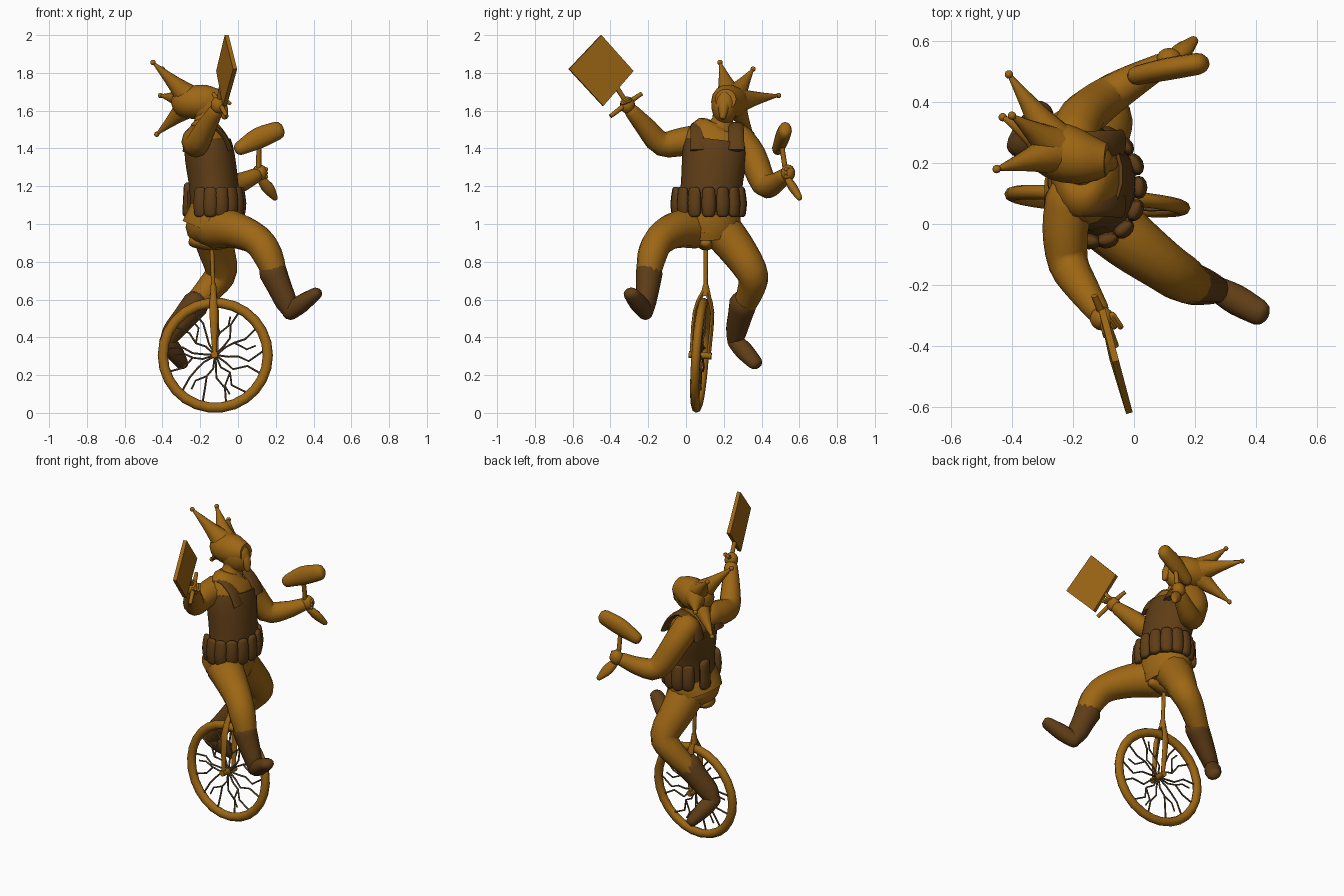
import bpy, bmesh, math, random
from mathutils import Vector, Matrix

if "Cube" in bpy.data.objects:
    bpy.data.objects.remove(bpy.data.objects["Cube"])
random.seed(4)


def material(name, rgb):
    m = bpy.data.materials.new(name)
    m.use_nodes = True
    m.diffuse_color = (*rgb, 1)
    m.node_tree.nodes["Principled BSDF"].inputs["Base Color"].default_value = (*rgb, 1)
    return m


OCHRE = material("ochre", (0.34, 0.135, 0.007))
LEATHER = material("dark leather", (0.115, 0.047, 0.008))
WIRE = material("dull metal", (0.13, 0.085, 0.04))


def finish(name, bm, mat, angle=50):
    bmesh.ops.recalc_face_normals(bm, faces=bm.faces)
    me = bpy.data.meshes.new(name)
    bm.to_mesh(me)
    bm.free()
    ob = bpy.data.objects.new(name, me)
    bpy.context.collection.objects.link(ob)
    me.materials.append(mat)
    bpy.ops.object.select_all(action='DESELECT')
    ob.select_set(True)
    bpy.context.view_layer.objects.active = ob
    bpy.ops.object.shade_smooth_by_angle(angle=math.radians(angle))
    return ob


def spline(pts, steps):
    """Catmull-Rom through points whose extra values are radii."""
    out = []
    P = [pts[0]] + pts + [pts[-1]]
    for i in range(1, len(P) - 2):
        a, b, c, d = P[i - 1:i + 3]
        for s in range(steps):
            t = s / steps
            out.append([0.5 * (2 * q + (r - p) * t + (2 * p - 5 * q + 4 * r - w) * t * t
                        + (3 * q - p - 3 * r + w) * t ** 3) for p, q, r, w in zip(a, b, c, d)])
    return out + [pts[-1]]


def tube(name, pts, mat, sides=12, steps=3, hint=(0, 1, 0), closed=False, round_ends=False):
    """Loft ellipses along a path; each point is x, y, z, radius[, second radius]."""
    pts = [list(p) + ([p[3]] if len(p) == 4 else []) for p in pts]
    path = pts if closed else spline(pts, steps)
    if round_ends:
        def cap(end, near):
            d = (Vector(end[:3]) - Vector(near[:3])).normalized() * min(end[3:])
            return [list(Vector(end[:3]) + d * k) + [end[3] * s, end[4] * s]
                    for k, s in ((0.5, 0.85), (0.85, 0.5))]
        path = cap(path[0], path[1])[::-1] + path + cap(path[-1], path[-2])
    bm = bmesh.new()
    rings, n, h = [], len(path), Vector(hint)
    for i, p in enumerate(path):
        j, k = ((i - 1) % n, (i + 1) % n) if closed else (max(i - 1, 0), min(i + 1, n - 1))
        t = (Vector(path[k][:3]) - Vector(path[j][:3])).normalized()
        h = (h - t * h.dot(t)).normalized()
        g = t.cross(h)
        rings.append([bm.verts.new(Vector(p[:3]) + h * p[3] * math.cos(a) + g * p[4] * math.sin(a))
                      for a in (math.tau * s / sides for s in range(sides))])
    for i in range(n if closed else n - 1):
        r, q = rings[i], rings[(i + 1) % n]
        for s in range(sides):
            bm.faces.new((r[s], r[(s + 1) % sides], q[(s + 1) % sides], q[s]))
    if not closed:
        bm.faces.new(rings[0])
        bm.faces.new(rings[-1])
    return finish(name, bm, mat)


def ball(name, loc, size, mat, rot=Matrix()):
    bm = bmesh.new()
    bmesh.ops.create_uvsphere(bm, u_segments=14, v_segments=9, radius=1,
                              matrix=Matrix.Translation(loc) @ rot.to_4x4() @ Matrix.Diagonal((*size, 1)))
    return finish(name, bm, mat)


# Wheel: slightly yawed and leaning
C, U, V = Vector((-0.12, 0.075, 0.305)), Vector((1, -0.08, 0)), Vector((0, 0.07, 1))
N = U.cross(V).normalized()


def on_wheel(r, a, off=0.0):
    return C + U * r * math.cos(a) + V * r * math.sin(a) + N * off


tube("tyre", [(*on_wheel(0.278, math.tau * i / 26), 0.024, 0.027) for i in range(26)], OCHRE,
     sides=8, hint=N, closed=True)
tube("hub", [(*(C - N * 0.06), 0.018), (*(C + N * 0.06), 0.018)], OCHRE, hint=(0, 0, 1))
for i in range(13):
    a = math.tau * i / 13
    bends = [(r, a + random.uniform(-0.2, 0.2), random.uniform(-0.012, 0.012)) for r in (0.07, 0.12, 0.18)]
    mid = on_wheel(*bends[1])
    line = [on_wheel(0.01, a)] + [on_wheel(*b) for b in bends] + [on_wheel(0.26, a + 0.1)]
    tube("spoke", [(*p, 0.0055) for p in line], WIRE, sides=5, steps=1, hint=N)
    if i % 2:
        fork = [mid, on_wheel(0.17, a - 0.3), on_wheel(0.22, a - 0.25)]
        tube("spoke_branch", [(*p, 0.005) for p in fork], WIRE, sides=5, steps=1, hint=N)

# Fork, post and saddle
for s in (-1, 1):
    top, low = Vector((-0.13, 0.103, 0.66)), C - N * s * 0.045
    mid = top.lerp(low, 0.35) - N * s * 0.03
    tube("fork_arm", [(*top, 0.012), (*mid, 0.011, 0.022), (*low, 0.011)], OCHRE, sides=8)
tube("fork_crown", [(-0.13, 0.104, 0.62, 0.028, 0.02), (-0.13, 0.105, 0.68, 0.014)], OCHRE, sides=8)
tube("seat_post", [(-0.13, 0.104, 0.65, 0.011), (-0.14, 0.105, 0.9, 0.012)], OCHRE, sides=8)
tube("saddle", [(-0.23, 0.105, 0.91, 0.06, 0.035), (-0.14, 0.105, 0.89, 0.045, 0.03),
                (-0.05, 0.105, 0.9, 0.03, 0.025)], OCHRE, round_ends=True)

# Body
tube("shirt", [(-0.14, 0.11, 0.92, 0.1, 0.09), (-0.145, 0.11, 0.97, 0.165, 0.135), (-0.125, 0.12, 1.08, 0.16, 0.12),
               (-0.13, 0.14, 1.25, 0.15, 0.12), (-0.155, 0.155, 1.4, 0.165, 0.12),
               (-0.175, 0.17, 1.49, 0.145, 0.09), (-0.175, 0.19, 1.53, 0.065, 0.06),
               (-0.165, 0.2, 1.6, 0.055, 0.055)], OCHRE, sides=18)
tube("coat_hem", [(-0.16, 0.115, 0.965, 0.165, 0.145), (-0.14, 0.115, 1.02, 0.175, 0.14),
                  (-0.125, 0.12, 1.09, 0.165, 0.125)], OCHRE, sides=18)
tube("vest", [(-0.123, 0.125, 1.05, 0.172, 0.13), (-0.128, 0.135, 1.2, 0.163, 0.132),
              (-0.15, 0.152, 1.36, 0.172, 0.134), (-0.16, 0.16, 1.43, 0.165, 0.125)], LEATHER, sides=18)
for y in (0.065, 0.265):
    tube("vest_strap", [(-0.04, y, 1.39, 0.045, 0.015), (-0.08, y, 1.47, 0.042, 0.015),
                        (-0.16, y, 1.525, 0.04, 0.015), (-0.25, y, 1.47, 0.042, 0.015),
                        (-0.28, y, 1.38, 0.045, 0.015)], LEATHER)
for deg in range(-125, 126, 25):
    a = math.radians(deg)
    x, y = -0.122 + 0.138 * math.cos(a), 0.12 + 0.178 * math.sin(a)
    tube("belt_pouch", [(x, y, 1.055, 0.034, 0.022), (x, y, 1.11, 0.038, 0.028), (x, y, 1.18, 0.033, 0.018)],
         LEATHER, steps=2, hint=(-math.sin(a), math.cos(a), 0), round_ends=True)
tube("back_pouch", [(-0.27, 0.19, 1.06, 0.045, 0.025), (-0.265, 0.19, 1.2, 0.042, 0.022)],
     LEATHER, round_ends=True)

# Head and spiked hood
ball("head", (-0.16, 0.205, 1.625), (0.095, 0.07, 0.1), OCHRE)
tube("nose", [(-0.13, 0.205, 1.67, 0.035), (-0.085, 0.2, 1.62, 0.03), (-0.07, 0.195, 1.57, 0.018)],
     OCHRE, round_ends=True)
tube("hood", [(-0.09, 0.21, 1.66, 0.055), (-0.16, 0.215, 1.65, 0.083, 0.088), (-0.24, 0.235, 1.645, 0.095, 0.09),
              (-0.31, 0.26, 1.645, 0.075), (-0.345, 0.27, 1.645, 0.03)], OCHRE, sides=14)
root = Vector((-0.24, 0.24, 1.65))
for tip in ((-0.45, 0.18, 1.855), (-0.4, 0.355, 1.82), (-0.41, 0.49, 1.68), (-0.43, 0.35, 1.475)):
    tip = Vector(tip)
    mid = root.lerp(tip, 0.45)
    tube("hood_spike", [(*root, 0.085), (*mid, 0.042), (*tip, 0.006)], OCHRE, sides=10)
    ball("spike_bead", tip, (0.014,) * 3, OCHRE)

# Arms and hands
tube("right_arm", [(-0.21, 0.08, 1.45, 0.08), (-0.225, -0.02, 1.435, 0.075), (-0.215, -0.13, 1.425, 0.066),
                   (-0.17, -0.21, 1.51, 0.055), (-0.12, -0.285, 1.595, 0.04)], OCHRE,
     hint=(0, 0, 1), round_ends=True)
tube("left_arm", [(-0.2, 0.28, 1.45, 0.08), (-0.17, 0.35, 1.36, 0.076), (-0.09, 0.415, 1.21, 0.068),
                  (0.0, 0.47, 1.215, 0.055), (0.09, 0.52, 1.255, 0.04)], OCHRE,
     hint=(1, 0, 0), round_ends=True)
ball("right_hand", (-0.105, -0.31, 1.63), (0.04, 0.04, 0.045), OCHRE)
ball("left_hand", (0.115, 0.54, 1.27), (0.042, 0.038, 0.045), OCHRE)
for k in range(3):
    tube("right_finger", [(-0.11 + 0.02 * k, -0.3, 1.655, 0.013), (-0.085 + 0.02 * k, -0.335, 1.64, 0.011)],
         OCHRE, sides=6, hint=(0, 0, 1), round_ends=True)
    tube("left_finger", [(0.13, 0.555, 1.25 + 0.02 * k, 0.013), (0.15, 0.53, 1.25 + 0.02 * k, 0.011)],
         OCHRE, sides=6, hint=(0, 0, 1), round_ends=True)

# Cleaver: flat diamond blade, handle and cross bar
bm = bmesh.new()
corners = ((-0.015, -0.62, 1.82), (-0.06, -0.45, 2.0), (-0.105, -0.28, 1.81), (-0.07, -0.44, 1.625))
flat = Vector((0.97, 0.25, 0)) * 0.011
front, back = ([bm.verts.new(Vector(c) + flat * s) for c in corners] for s in (1, -1))
bm.faces.new(front)
bm.faces.new(back[::-1])
for i in range(4):
    bm.faces.new((front[i], back[i], back[i - 3], front[i - 3]))
finish("cleaver_blade", bm, OCHRE, 30)
tube("cleaver_handle", [(-0.09, -0.365, 1.72, 0.013), (-0.105, -0.3, 1.62, 0.013)], OCHRE, sides=8)
tube("cleaver_bar", [(-0.06, -0.4, 1.57, 0.011), (-0.095, -0.315, 1.635, 0.014),
                     (-0.13, -0.235, 1.69, 0.011)], OCHRE, sides=8, hint=(1, 0, 0))

# Mallet
tube("mallet_head", [(0.01, 0.487, 1.4, 0.032, 0.037), (0.11, 0.508, 1.455, 0.037, 0.056),
                     (0.21, 0.525, 1.495, 0.036, 0.048)], OCHRE, round_ends=True)
tube("mallet_handle", [(0.11, 0.505, 1.43, 0.013), (0.11, 0.53, 1.26, 0.014)], OCHRE, sides=8)
tube("mallet_grip", [(0.105, 0.525, 1.26, 0.013), (0.155, 0.565, 1.195, 0.034, 0.024),
                     (0.195, 0.6, 1.14, 0.016)], OCHRE, hint=(1, 0, 0), round_ends=True)

# Legs and boots
tube("right_leg", [(-0.13, 0.05, 0.98, 0.11), (-0.02, -0.05, 0.97, 0.098), (0.1, -0.14, 0.915, 0.083),
                   (0.16, -0.18, 0.83, 0.078), (0.2, -0.2, 0.72, 0.062)], OCHRE, round_ends=True)
tube("left_leg", [(-0.14, 0.17, 0.99, 0.11), (-0.12, 0.26, 0.88, 0.1), (-0.09, 0.345, 0.75, 0.085),
                  (-0.14, 0.35, 0.67, 0.075), (-0.25, 0.3, 0.55, 0.058)], OCHRE, hint=(1, 0, 0), round_ends=True)


def boot(side, top, ankle, heel, toe):
    top, ankle, heel, toe = map(Vector, (top, ankle, heel, toe))
    across = (toe - heel).cross(top - ankle)
    tube(side + "_boot_shaft", [(*top, 0.07, 0.076), (*top.lerp(ankle, 0.5), 0.062, 0.066),
                                (*ankle, 0.05, 0.06), (*heel, 0.042, 0.04)], LEATHER, hint=across, round_ends=True)
    tube(side + "_boot_foot", [(*heel, 0.042, 0.045), (*heel.lerp(toe, 0.45), 0.05, 0.048),
                               (*toe, 0.043, 0.034)], LEATHER, hint=across, round_ends=True)


boot("right", (0.185, -0.195, 0.745), (0.255, -0.21, 0.585), (0.275, -0.215, 0.535), (0.41, -0.29, 0.63))
boot("left", (-0.225, 0.3, 0.575), (-0.345, 0.265, 0.43), (-0.375, 0.26, 0.38), (-0.3, 0.365, 0.265))
